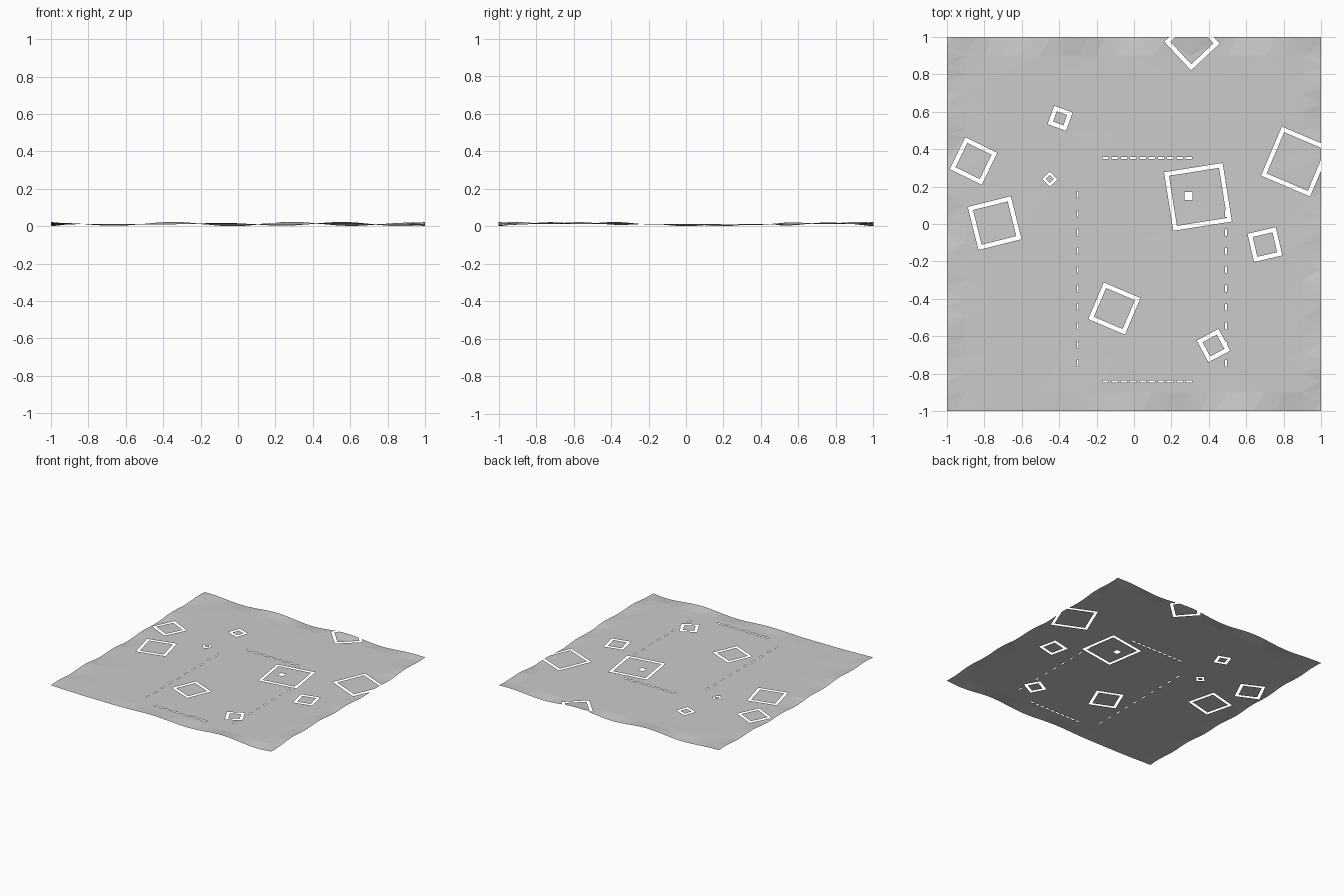
import bpy, bmesh, random
from math import sin, cos, radians, exp
from mathutils import Vector
from mathutils.geometry import delaunay_2d_cdt

if "Cube" in bpy.data.objects:
    bpy.data.objects.remove(bpy.data.objects["Cube"])

random.seed(4)
BASE = 0.009

def square(x, y, w, h, angle=0):
    c, s = cos(radians(angle)), sin(radians(angle))
    pts = [(-w/2, -h/2), (w/2, -h/2), (w/2, h/2), (-w/2, h/2)]
    return [(x + c*a - s*b, y + s*a + c*b) for a, b in pts]

# square frame slots: x, y, outer side, angle
frames = [(.31, .97, .21, 43), (-.395, .565, .105, -20), (-.45, .24, .058, 45),
          (-.858, .337, .19, -26), (-.745, .005, .237, 14), (.866, .334, .285, -23),
          (.342, .145, .317, 9), (.70, -.11, .155, 13), (-.105, -.452, .213, -23),
          (.425, -.65, .132, 28)]

points, loops, kinds = [], [], []

def add_loop(pts, kind):
    loops.append(list(range(len(points), len(points) + len(pts))))
    points.extend(Vector(p) for p in pts)
    kinds.append(kind)

# sheet border, finely divided so its rim can undulate
N = 50
t = [-1 + 2*i/N for i in range(N)]
add_loop([(a, -1) for a in t] + [(1, a) for a in t] +
         [(-a, 1) for a in t] + [(-1, -a) for a in t], 'sheet')

for x, y, side, angle in frames:
    gap = .014 if side < .06 else .023
    add_loop(square(x, y, side, side, angle), 'outer')
    add_loop(square(x, y, side - 2*gap, side - 2*gap, angle), 'inner')

# small square hole in the largest pad
add_loop(square(.292, .15, .044, .044), 'hole')

# dashed rows of slots
for y in (.352, -.842):
    for i in range(10):
        add_loop(square(-.152 + i*.0495, y, .034, .011), 'hole')
for x in (-.30, .492):
    for i in range(10):
        y = .155 - .1*i
        if x < 0 or y < .06:
            add_loop(square(x, y, .009, .036), 'hole')

# loose points just inside the rim and across the interior
for i in range(1, 20):
    for j in range(1, 20):
        if min(i, j) == 1 or max(i, j) == 19 or (i % 3 == 0 and j % 3 == 0):
            points.append(Vector((-1 + i*.1, -1 + j*.1)))

verts, _, faces, _, _, origin = delaunay_2d_cdt(points, [], loops, 0, 1e-5)

def height(x, y):
    # low humps along the rim, almost flat inside
    d = 1 - max(abs(x), abs(y))
    hump = .007*sin(9*x + 4*y + 1) + .005*sin(17*y - 11*x)
    return BASE + hump*exp(-max(d, 0)/.05) + .0004*sin(7*x + 3)*sin(6*y)

bm = bmesh.new()
bv = [bm.verts.new((v.x, v.y, height(v.x, v.y))) for v in verts]
for f, src in zip(faces, origin):
    tags = {kinds[k] for k in src}
    slot = 'hole' in tags or ('outer' in tags and 'inner' not in tags)
    if 'sheet' in tags and not slot:
        bm.faces.new([bv[i] for i in f])
bmesh.ops.delete(bm, geom=[v for v in bm.verts if not v.link_faces], context='VERTS')
for f in bm.faces:
    f.normal_update()
    if f.normal.z < 0:
        f.normal_flip()
low = min(v.co.z for v in bm.verts)
for v in bm.verts:
    v.co.z -= low

mesh = bpy.data.meshes.new("ground_sheet")
bm.to_mesh(mesh)
bm.free()
bpy.context.collection.objects.link(bpy.data.objects.new("ground_sheet", mesh))
